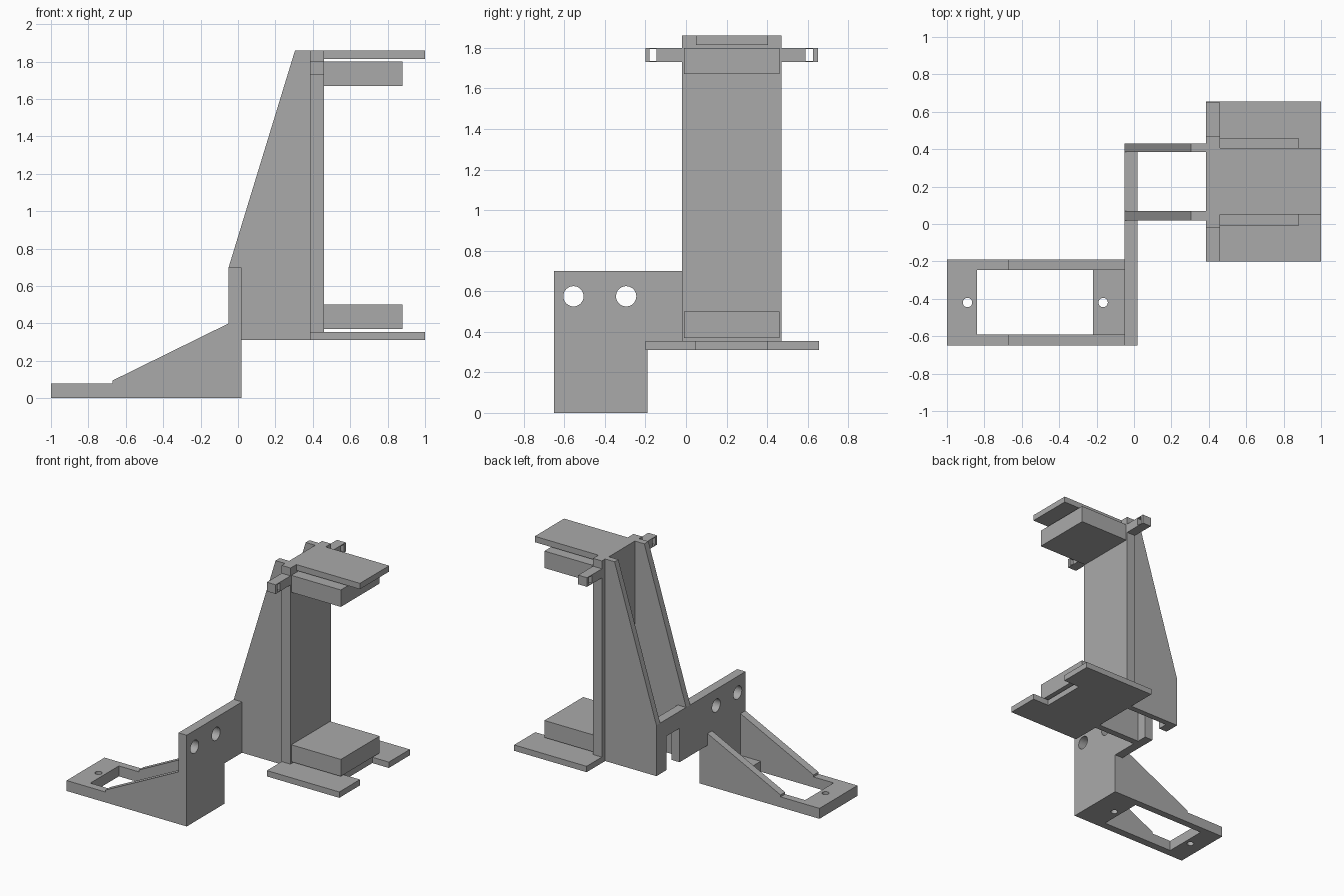
import bpy, bmesh, math
from mathutils import Vector

cube = bpy.data.objects.get("Cube")
if cube:
    bpy.data.objects.remove(cube, do_unlink=True)

grey = bpy.data.materials.new("plain grey")
grey.use_nodes = True
grey.diffuse_color = (0.4, 0.4, 0.4, 1)
grey.node_tree.nodes["Principled BSDF"].inputs["Base Color"].default_value = (0.4, 0.4, 0.4, 1)


def prism(name, axis, outline, start, end):
    """Extrude a 2D outline along x, y or z; the outline uses the other two axes in order."""
    def place(p, d):
        c = list(p)
        c.insert("xyz".index(axis), d)
        return Vector(c)
    bm = bmesh.new()
    face = bm.faces.new([bm.verts.new(place(p, start)) for p in outline])
    grown = bmesh.ops.extrude_face_region(bm, geom=[face])["geom"]
    shift = place((0, 0), end - start)
    bmesh.ops.translate(bm, vec=shift, verts=[g for g in grown if isinstance(g, bmesh.types.BMVert)])
    bmesh.ops.recalc_face_normals(bm, faces=bm.faces[:])
    mesh = bpy.data.meshes.new(name)
    bm.to_mesh(mesh)
    bm.free()
    mesh.materials.append(grey)
    obj = bpy.data.objects.new(name, mesh)
    bpy.context.collection.objects.link(obj)
    return obj


def rect(a0, a1, b0, b1):
    return [(a0, b0), (a1, b0), (a1, b1), (a0, b1)]


def circle(a, b, r, n=32):
    return [(a + r * math.cos(math.tau * i / n), b + r * math.sin(math.tau * i / n)) for i in range(n)]


def box(name, x0, x1, y0, y1, z0, z1):
    return prism(name, "z", rect(x0, x1, y0, y1), z0, z1)


def cut(obj, axis, outlines, start, end):
    """Cut through-holes of the given outlines."""
    for outline in outlines:
        tool = prism("cutter", axis, outline, start, end)
        tool.hide_render = True
        mod = obj.modifiers.new("hole", "BOOLEAN")
        mod.operation, mod.solver, mod.object = "DIFFERENCE", "EXACT", tool
        bpy.context.view_layer.objects.active = obj
        bpy.ops.object.modifier_apply(modifier=mod.name)
        bpy.data.objects.remove(tool, do_unlink=True)


# Main levels
FLOOR, TOP = 0.31, 1.86
WALL_BACK, WALL_FRONT = -0.05, 0.02
COL_BACK, COL_FRONT = 0.385, 0.46

# Base plate with window and two screw holes
base = box("base_plate", -1, WALL_FRONT, -0.65, -0.19, 0, 0.08)
cut(base, "z", [rect(-0.84, -0.22, -0.59, -0.245),
                circle(-0.89, -0.42, 0.025), circle(-0.165, -0.42, 0.025)], -0.1, 0.2)

# Sloped ribs along both edges of the base
rib = [(-0.67, 0.07), (WALL_BACK, 0.07), (WALL_BACK, 0.4), (-0.67, 0.095)]
prism("base_rib_right", "y", rib, -0.65, -0.59)
prism("base_rib_left", "y", rib, -0.245, -0.19)

# Upright wall with a cable notch and two round holes
wall = prism("mounting_wall", "x",
             [(-0.65, 0), (-0.19, 0), (-0.19, FLOOR), (0.15, FLOOR), (0.15, 0.57), (0.31, 0.57),
              (0.31, FLOOR), (0.43, FLOOR), (0.43, 0.7), (-0.65, 0.7)], WALL_BACK, WALL_FRONT)
cut(wall, "x", [circle(-0.555, 0.575, 0.05), circle(-0.295, 0.575, 0.05)], -0.2, 0.2)

# Tall tapered gussets behind the column
gusset = [(WALL_BACK, FLOOR), (COL_BACK, FLOOR), (COL_BACK, TOP), (0.305, TOP), (WALL_BACK, 0.7)]
prism("gusset_right", "y", gusset, 0.02, 0.07)
prism("gusset_left", "y", gusset, 0.385, 0.43)

# Column and its slotted side arms
box("column", COL_BACK, COL_FRONT, -0.02, 0.47, FLOOR, TOP)
for side, y0, y1, s0, s1 in (("right", -0.2, -0.02, -0.18, -0.145),
                             ("left", 0.47, 0.65, 0.59, 0.627)):
    arm = box("arm_" + side, COL_BACK, COL_FRONT, y0, y1, 1.73, 1.8)
    cut(arm, "x", [rect(s0, s1, 1.736, 1.794)], 0.3, 0.6)

# Top and bottom plates, with a slot in the outer edge of the bottom one
box("top_plate", COL_FRONT, 1, 0.05, 0.405, 1.815, TOP)
prism("bottom_plate", "z",
      [(COL_BACK, -0.2), (1, -0.2), (1, 0.05), (0.86, 0.05), (0.86, 0.4),
       (1, 0.4), (1, 0.655), (COL_BACK, 0.655)], FLOOR, 0.355)

# Clamping blocks
for name, z0, z1 in (("lower_block", 0.37, 0.5), ("upper_block", 1.67, 1.8)):
    box(name, COL_FRONT, 0.88, -0.01, 0.46, z0, z1)
